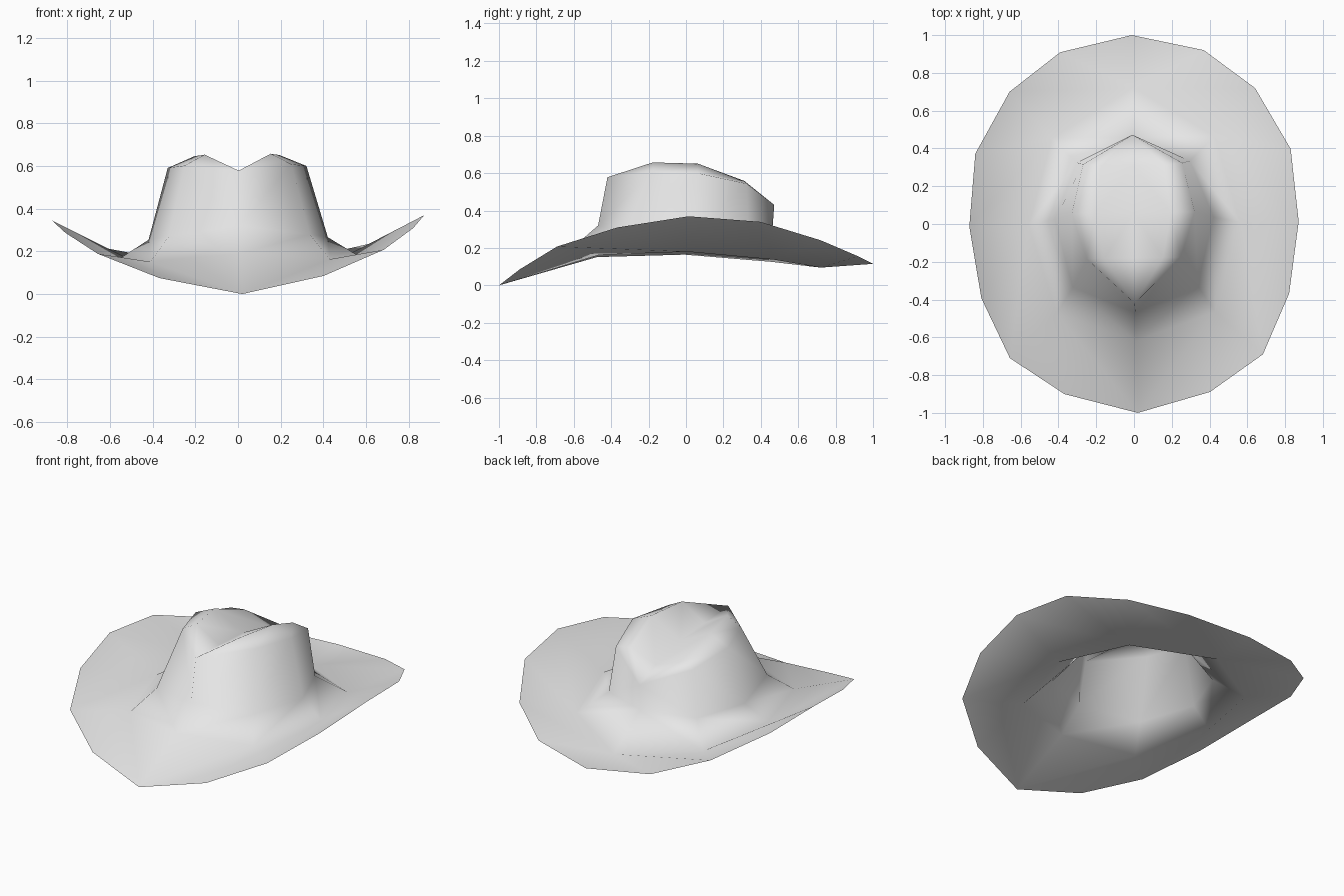
import bpy, bmesh

if "Cube" in bpy.data.objects:
    bpy.data.objects.remove(bpy.data.objects["Cube"], do_unlink=True)

# Half profiles, running from the front centre line round one side to the back
brim_edge = [(0, -1, 0), (.385, -.895, .08), (.67, -.70, .198), (.815, -.38, .298),
             (.872, 0, .357), (.835, .385, .328), (.65, .71, .232),
             (.38, .915, .15), (0, 1, .115)]
brim_valley = [(0, -.62, .19), (.42, -.47, .157), (.56, 0, .172), (.43, .46, .132), (0, .72, .095)]
crown_base = [(0, -.47, .32), (.33, -.33, .275), (.42, .03, .26), (.30, .33, .25), (0, .46, .27)]
front, back = (0, -.42, .578), (0, .472, .43)
crown_rim = [front, (.25, -.18, .605), (.325, .06, .595), (.262, .32, .54), back]
crown_crest = [front, (.155, -.18, .655), (.2, .06, .648), (.165, .31, .556), back]
crown_dent = [front, (0, -.18, .565), (0, .06, .55), (0, .31, .49), back]

bm = bmesh.new()


def row(points):
    return [bm.verts.new(p) for p in points]


def strip(a, b):
    for i in range(len(a) - 1):
        bm.faces.new((a[i], a[i + 1], b[i + 1], b[i]))


# Flared brim: two edge segments fan into each valley point
edge, valley = row(brim_edge), row(brim_valley)
for i in range(4):
    e0, e1, e2 = edge[2 * i:2 * i + 3]
    bm.faces.new((e0, valley[i + 1], valley[i]))
    bm.faces.new((e0, e1, valley[i + 1]))
    bm.faces.new((e1, e2, valley[i + 1]))

# Crown wall, shoulders and the dent along the top
rows = [valley] + [row(r) for r in (crown_base, crown_rim, crown_crest, crown_dent)]
for lower, upper in zip(rows, rows[1:]):
    strip(lower, upper)
bmesh.ops.remove_doubles(bm, verts=bm.verts[:], dist=.001)

mesh = bpy.data.meshes.new("hat")
bm.to_mesh(mesh)
bm.free()
for poly in mesh.polygons:
    poly.use_smooth = True

hat = bpy.data.objects.new("hat", mesh)
bpy.context.collection.objects.link(hat)
mirror = hat.modifiers.new("Mirror", 'MIRROR')
mirror.use_clip = True
mirror.merge_threshold = .002

# The hat sits slightly turned and tilted
hat.rotation_euler = (0, -.014, .015)
hat.location.x = .005

felt = bpy.data.materials.new("grey_felt")
felt.use_nodes = True
color = (.8, .8, .8, 1)
felt.diffuse_color = color
felt.node_tree.nodes["Principled BSDF"].inputs["Base Color"].default_value = color
mesh.materials.append(felt)
